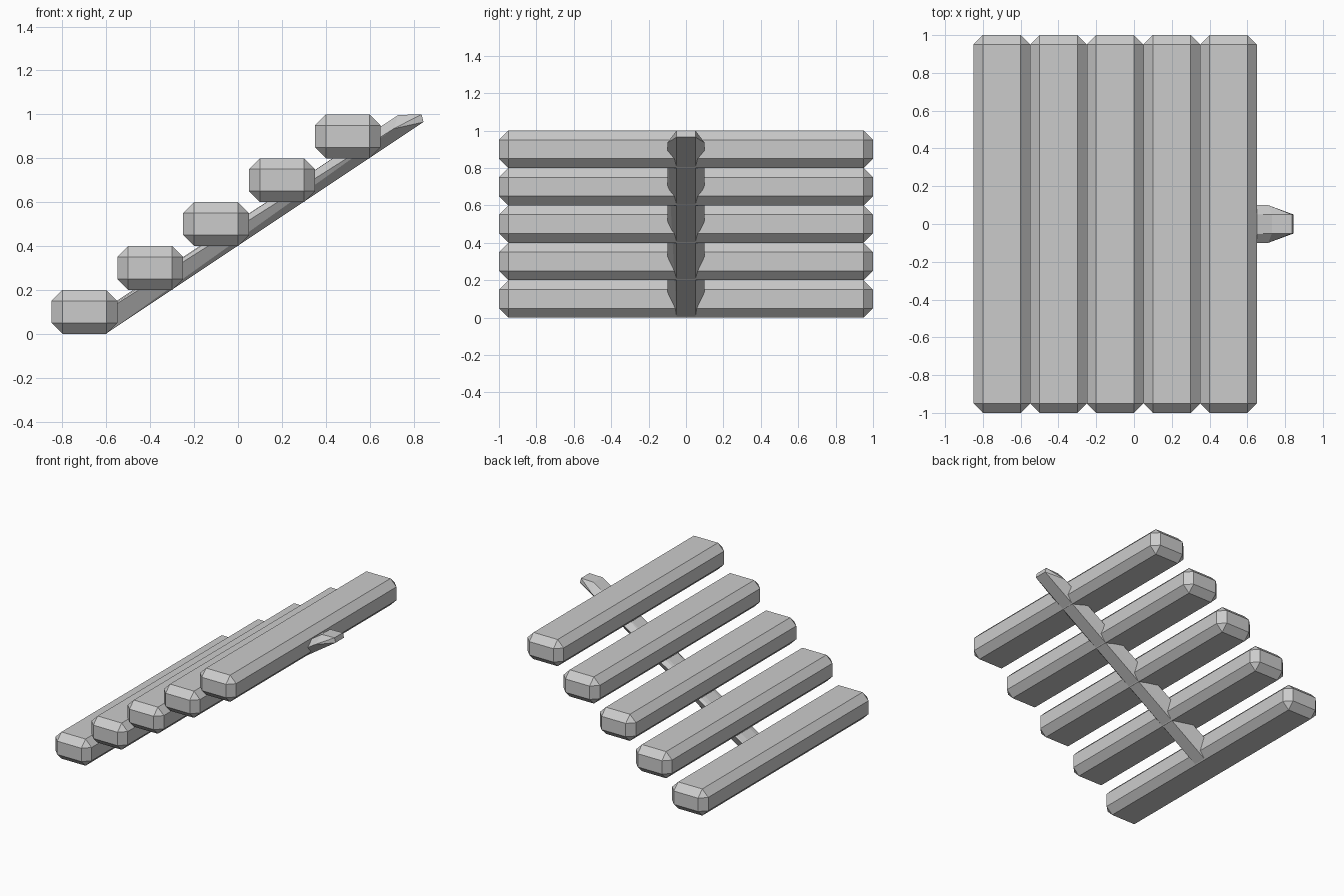
import bpy
import bmesh
from mathutils import Vector

cube = bpy.data.objects.get("Cube")
if cube:
    bpy.data.objects.remove(cube, do_unlink=True)

stone = bpy.data.materials.new("light_grey")
stone.use_nodes = True
GREY = (0.6, 0.6, 0.6, 1.0)
stone.diffuse_color = GREY
stone.node_tree.nodes["Principled BSDF"].inputs["Base Color"].default_value = GREY


def add_object(name, bm):
    bmesh.ops.recalc_face_normals(bm, faces=bm.faces)
    mesh = bpy.data.meshes.new(name)
    bm.to_mesh(mesh)
    bm.free()
    mesh.materials.append(stone)
    obj = bpy.data.objects.new(name, mesh)
    bpy.context.collection.objects.link(obj)
    return obj


# Stair treads: five chamfered slabs climbing towards +x
RUN, RISE = 0.3, 0.2
for i in range(5):
    bm = bmesh.new()
    bmesh.ops.create_cube(bm, size=1)
    bmesh.ops.scale(bm, vec=Vector((RUN, 2, RISE)), verts=bm.verts)
    bmesh.ops.bevel(bm, geom=bm.edges[:], offset=0.05, segments=1,
                    profile=0.5, affect='EDGES')
    tread = add_object(f"tread_{i + 1}", bm)
    tread.location = (-0.7 + RUN * i, 0, 0.1 + RISE * i)

# Sloping support beam: hexagonal section with tapered ends
BEAM_POINTS = [  # x, half width, z
    (-0.6, 0.05, 0.002), (0.845, 0.05, 0.965),   # underside
    (-0.69, 0.1, 0.05), (0.71, 0.1, 0.935),      # widest ridge
    (-0.72, 0.05, 0.04), (0.73, 0.05, 0.997),    # upper side
    (-0.74, 0.05, 0.002), (0.836, 0.05, 1.0),    # end tips
]
bm = bmesh.new()
for x, half, z in BEAM_POINTS:
    for side in (-1, 1):
        bm.verts.new((x, side * half, z))
hull = bmesh.ops.convex_hull(bm, input=bm.verts[:])
unused = [v for v in hull["geom_interior"] if isinstance(v, bmesh.types.BMVert)]
bmesh.ops.delete(bm, geom=unused, context='VERTS')
bmesh.ops.dissolve_limit(bm, angle_limit=0.02, verts=bm.verts[:], edges=bm.edges[:])
add_object("support_beam", bm)
